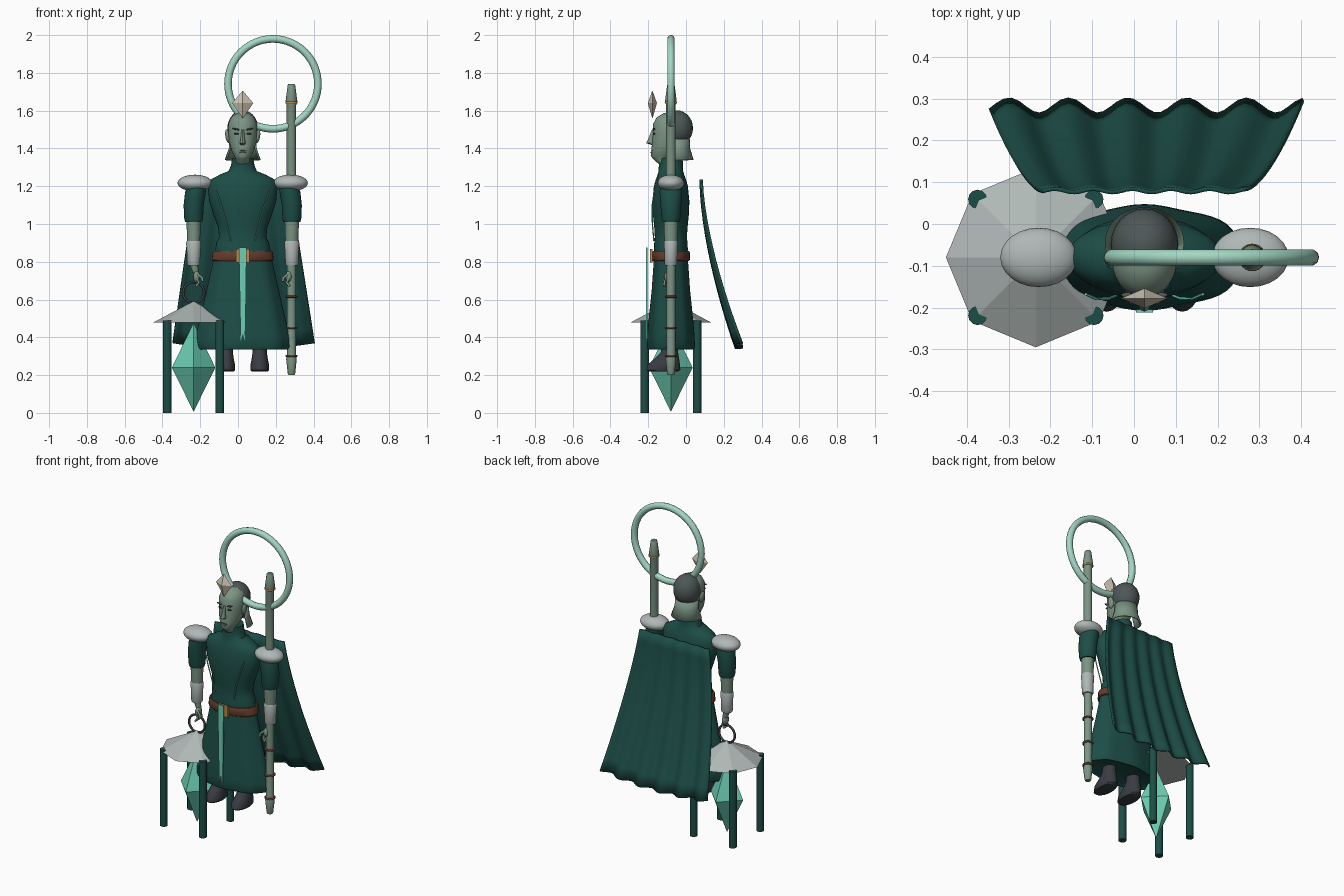
import bpy, bmesh, math
from mathutils import Vector

if "Cube" in bpy.data.objects:
    bpy.data.objects.remove(bpy.data.objects["Cube"])

CX, CY = 0.025, -0.08      # figure axis
LX = -0.235                # lantern axis


def material(name, *rgb):
    m = bpy.data.materials.new(name)
    m.use_nodes = True
    m.diffuse_color = (*rgb, 1)
    m.node_tree.nodes["Principled BSDF"].inputs["Base Color"].default_value = (*rgb, 1)
    return m


teal = material("dark teal", 0.012, 0.075, 0.063)
skin = material("sage green", 0.2, 0.3, 0.23)
silver = material("pale grey", 0.43, 0.48, 0.47)
aqua = material("aqua", 0.15, 0.62, 0.46)
mint = material("mint", 0.37, 0.68, 0.55)
brown = material("red brown", 0.13, 0.045, 0.025)
gold = material("gold", 0.5, 0.27, 0.06)
beige = material("beige", 0.6, 0.53, 0.43)
charcoal = material("charcoal", 0.075, 0.095, 0.095)
slate = material("slate", 0.04, 0.045, 0.055)


def finish(name, bm, mat, smooth=40):
    bmesh.ops.recalc_face_normals(bm, faces=bm.faces)
    me = bpy.data.meshes.new(name)
    bm.to_mesh(me)
    bm.free()
    me.materials.append(mat)
    ob = bpy.data.objects.new(name, me)
    bpy.context.collection.objects.link(ob)
    if smooth:
        bpy.ops.object.select_all(action="DESELECT")
        ob.select_set(True)
        bpy.context.view_layer.objects.active = ob
        bpy.ops.object.shade_smooth_by_angle(angle=math.radians(smooth))
    return ob


def loft(name, mat, rings, cx=CX, cy=CY, n=24, fold=0, smooth=40):
    """Stack of ellipses: (z, rx, ry, optional dx, optional dy)."""
    bm = bmesh.new()
    loops = []
    for z, rx, ry, *off in rings:
        dx, dy = (off + [0, 0])[:2]
        loop = []
        for i in range(n):
            a = math.tau * i / n
            k = 1 + fold * math.cos(8 * a) * (rx / rings[-1][1])
            loop.append(bm.verts.new((cx + dx + rx * k * math.cos(a), cy + dy + ry * k * math.sin(a), z)))
        loops.append(loop)
    for a, b in zip(loops, loops[1:]):
        for i in range(n):
            j = (i + 1) % n
            bm.faces.new((a[i], a[j], b[j], b[i]))
    bm.faces.new(loops[0])
    bm.faces.new(loops[-1])
    return finish(name, bm, mat, smooth)


def ball(name, mat, loc, size, tilt=0):
    bm = bmesh.new()
    bmesh.ops.create_uvsphere(bm, u_segments=24, v_segments=14, radius=1)
    ob = finish(name, bm, mat)
    ob.location, ob.scale, ob.rotation_euler = loc, size, (0, tilt, 0)
    return ob


def torus(name, mat, loc, major, minor, upright=False, segs=48):
    bpy.ops.mesh.primitive_torus_add(location=loc, major_radius=major, minor_radius=minor,
                                     major_segments=segs, minor_segments=10,
                                     rotation=(math.pi / 2 if upright else 0, 0, 0))
    ob = bpy.context.object
    ob.name = name
    ob.data.materials.append(mat)
    bpy.ops.object.shade_smooth_by_angle(angle=math.radians(60))


def cord(name, mat, points, radius):
    cu = bpy.data.curves.new(name, "CURVE")
    cu.dimensions, cu.bevel_depth, cu.bevel_resolution, cu.use_fill_caps = "3D", radius, 2, True
    sp = cu.splines.new("POLY")
    sp.points.add(len(points) - 1)
    for p, co in zip(sp.points, points):
        p.co = (*co, 1)
    cu.materials.append(mat)
    bpy.context.collection.objects.link(bpy.data.objects.new(name, cu))


def plate(name, mat, outline, y, depth):
    """Front-facing polygon of (x, z) pairs with a thickness."""
    bm = bmesh.new()
    f = bm.faces.new([bm.verts.new((x, y, z)) for x, z in outline])
    new = bmesh.ops.extrude_face_region(bm, geom=[f])["geom"]
    bmesh.ops.translate(bm, vec=(0, depth, 0), verts=[v for v in new if isinstance(v, bmesh.types.BMVert)])
    finish(name, bm, mat, 0)


def crystal(name, mat, x, y, low, mid, high, rx, ry):
    loft(name, mat, [(low, .001, .001), (mid, rx, ry), (high, .001, .001)], x, y, 4, smooth=0)


# Robe, collar and belt
loft("torso", teal, [(.86, .145, .09), (.9, .14, .088), (.93, .125, .085), (.98, .13, .088), (1.05, .155, .095),
                     (1.12, .177, .098), (1.2, .185, .09), (1.235, .17, .08), (1.262, .12, .07),
                     (1.28, .075, .065), (1.31, .062, .064), (1.35, .056, .062)], n=32)
loft("skirt", teal, [(.35, .2, .09), (.335, .24, .118), (.35, .25, .125), (.4, .245, .123), (.5, .222, .115),
                     (.65, .188, .1), (.8, .156, .09), (.88, .142, .086)], n=64, fold=.012)
loft("belt", brown, [(.805, .16, .096), (.81, .164, .1), (.85, .16, .1), (.857, .155, .095)], n=32)
plate("buckle", gold, [(-.01, .795), (.06, .795), (.06, .868), (-.01, .868)], -.19, .012)
plate("sash", aqua, [(.005, .875), (.045, .875), (.04, .5), (.037, .38), (.026, .42), (.012, .375), (.012, .5)],
      -.212, .008)

# Cape: a fluted sheet that widens and sweeps back
bm = bmesh.new()
cols, rows = 44, 12
grid = []
for r in range(rows + 1):
    t = r / rows
    line = []
    for c in range(cols + 1):
        u = 2 * c / cols - 1
        wave = math.cos(math.tau * (.375 * u + .045) / .142)
        line.append(bm.verts.new((CX + .005 * t + u * (.245 + .13 * t),
                                  .08 + .2 * t ** 1.6 + wave * (.004 + .014 * t),
                                  1.235 - t * (.895 - .03 * u * u))))
    grid.append(line)
for a, b in zip(grid, grid[1:]):
    for i in range(cols):
        bm.faces.new((a[i], a[i + 1], b[i + 1], b[i]))
cape = finish("cape", bm, teal)
mod = cape.modifiers.new("thickness", "SOLIDIFY")
mod.thickness, mod.offset = .01, 0

# Head
loft("head", skin, [(1.3, .045, .045, 0, .0), (1.345, .035, .045, 0, -.05), (1.36, .045, .06, 0, -.045),
                    (1.39, .06, .075, 0, -.028), (1.43, .072, .08, 0, -.02), (1.48, .077, .086, 0, -.01),
                    (1.53, .077, .086, 0, -.008), (1.565, .062, .07, 0, -.005), (1.588, .03, .035)], n=28)
ball("hair", charcoal, (CX, -.05, 1.508), (.081, .087, .094))
loft("nose", skin, [(1.418, .012, .008, 0, .01), (1.428, .016, .028), (1.45, .011, .02, 0, .002),
                    (1.5, .007, .01, 0, .012)], CX, -.182, 12)
ball("mouth", charcoal, (CX, -.18, 1.388), (.022, .006, .003))
ball("lower_lip", skin, (CX, -.179, 1.379), (.018, .009, .005))

# Flared hair behind the neck
bm = bmesh.new()
arcs = [[bm.verts.new((CX + r * math.cos(a), -.045 + r * .9 * math.sin(a), z))
         for a in [math.radians(-15 + 210 * i / 16) for i in range(17)]]
        for z, r in ((1.45, .072), (1.4, .074), (1.34, .095))]
for a, b in zip(arcs, arcs[1:]):
    for i in range(16):
        bm.faces.new((a[i], a[i + 1], b[i + 1], b[i]))
finish("nape_hair", bm, skin).modifiers.new("thickness", "SOLIDIFY").thickness = .008

crystal("brow_crystal", beige, CX, -.178, 1.56, 1.64, 1.705, .056, .024)
torus("halo", mint, (.185, CY, 1.742), .238, .02, True, 64)

# Paired parts
for s, side in ((-1, "right"), (1, "left")):
    ax = CX + s * .26
    ball(side + "_eye", slate, (CX + s * .033, -.169, 1.478), (.014, .007, .005))
    ball(side + "_brow", charcoal, (CX + s * .035, -.17, 1.502), (.021, .007, .0045), -s * .2)
    ball(side + "_ear", skin, (CX + s * .08, -.085, 1.465), (.012, .022, .036), s * .15)
    ball(side + "_shoulder_guard", silver, (CX + s * .253, CY, 1.217), (.092, .071, .044))
    loft(side + "_sleeve", teal, [(1.01, .045, .045), (1.03, .05, .05), (1.1, .053, .055), (1.17, .055, .06, -s * .01),
                                  (1.23, .045, .05, -s * .03)], ax)
    loft(side + "_forearm", skin, [(.74, .016, .016, -s * .012), (.79, .022, .022), (.9, .034, .034),
                                   (1.02, .038, .038)], ax)
    loft(side + "_bracer", silver, [(.78, .03, .03), (.787, .034, .033), (.85, .036, .034), (.9, .04, .037),
                                    (.91, .036, .034)], ax)
    ball(side + "_palm", skin, (ax - s * .016, CY - .008, .72), (.018, .026, .032))
    for i in range(4):
        y = CY - .03 + i * .014
        cord(f"{side}_finger_{i + 1}", skin, [(ax - s * .018, y, .71), (ax - s * .028, y - .004, .69),
                                              (ax - s * .012, y - .006, .67)], .0065)
    cord(side + "_thumb", skin, [(ax - s * .02, CY - .025, .735), (ax - s * .045, CY - .035, .715),
                                 (ax - s * .048, CY - .038, .695)], .007)
    cord(side + "_piping", aqua, [(CX + s * .14, -.168, 1.175), (CX + s * .115, -.179, 1.1),
                                  (CX + s * .085, -.178, 1.0), (CX + s * .065, -.17, .91)], .0035)
    # Shoe: rounded foot with an ankle
    fx = CX + s * .09
    loft(side + "_shoe", slate, [(.22, .044, .08, 0, -.02), (.228, .05, .09, 0, -.02), (.255, .049, .086, 0, -.018),
                                 (.285, .043, .066, 0, -.002), (.32, .038, .046, 0, .012), (.42, .037, .04, 0, .015)],
         fx, -.1)

# Staff with bands
loft("staff", skin, [(.2, .016, .016), (.21, .02, .02), (.285, .028, .028), (.3, .024, .024), (.62, .024, .024),
                     (1.2, .025, .025), (1.63, .025, .025), (1.65, .031, .031), (1.735, .02, .02), (1.742, .016, .016)],
     .283, CY, 16)
for z, mat in ((.302, brown), (.45, brown), (.615, brown), (1.643, gold)):
    torus("staff_band", mat, (.283, CY, z), .027, .006, segs=24)

# Standing lantern: handle, roof, posts and crystal
torus("lantern_handle", slate, (LX, CY, .637), .056, .007, True, 24)
loft("lantern_roof", silver, [(.478, .215, .215), (.59, .004, .004)], LX, CY, 8, smooth=0)
for i in (-1, 1):
    for j in (-1, 1):
        loft("lantern_post", teal, [(0, .023, .023), (.49, .023, .023)], LX + i * .139, CY + j * .139, 12)
crystal("lantern_crystal", aqua, LX, CY, .008, .24, .475, .115, .115)
